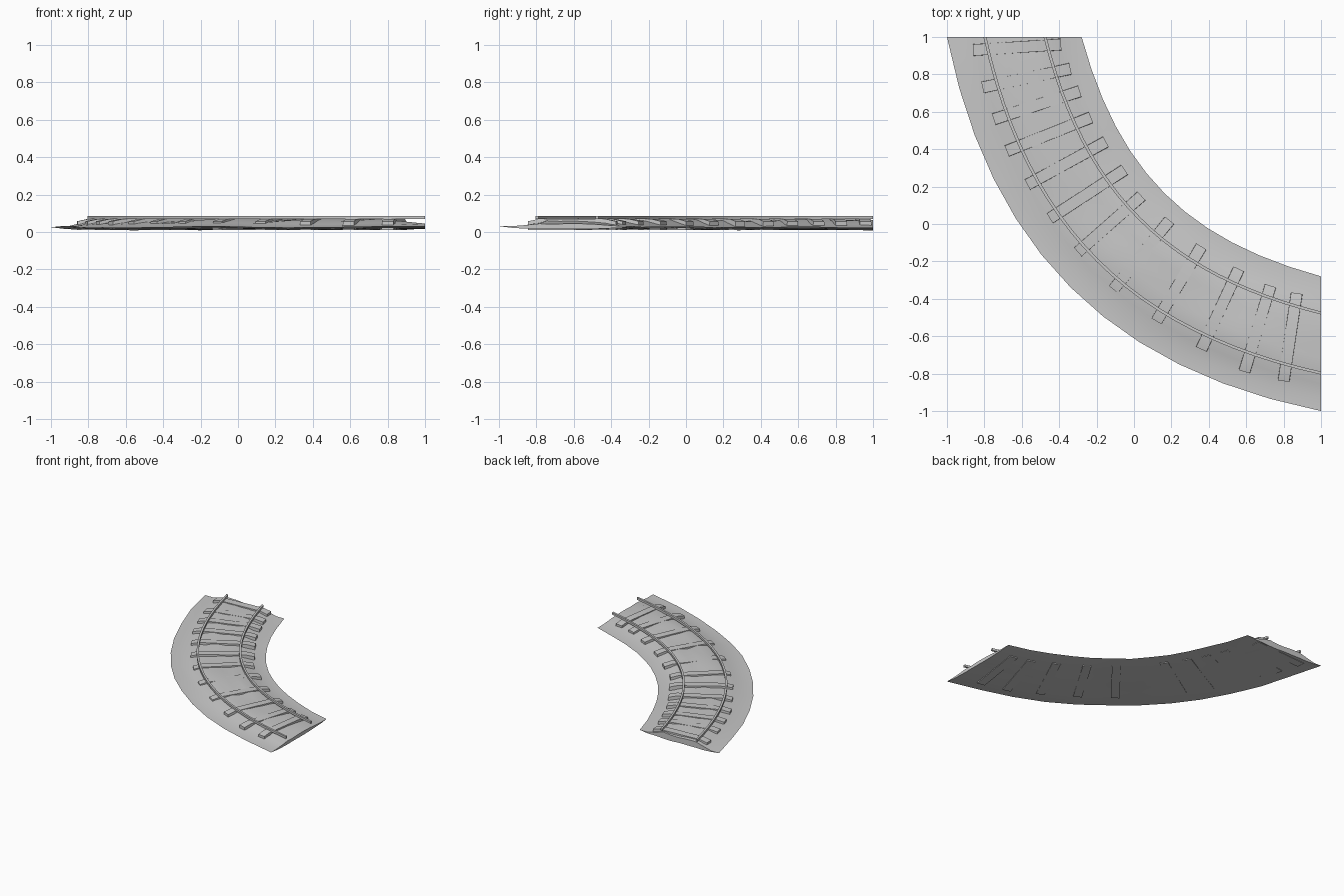
import bpy, bmesh, math, random
from mathutils import Vector

random.seed(4)
cube = bpy.data.objects.get("Cube")
if cube:
    bpy.data.objects.remove(cube)

grey = bpy.data.materials.new("plain_grey")
grey.use_nodes = True
colour = (0.58, 0.58, 0.58, 1)
grey.diffuse_color = colour
grey.node_tree.nodes["Principled BSDF"].inputs["Base Color"].default_value = colour


def track_point(u, t, z=0):
    """Point on the bend: u is the distance in from the outer edge, t runs end to end."""
    reach = 1.13 - 0.57 * u
    a = Vector((u - 1, 1))
    b = a + Vector((0.2 + 0.1 * u, -1)) * reach
    c, d = b.yx, a.yx
    s = 1 - t
    p = a * s**3 + b * 3 * s * s * t + c * 3 * s * t * t + d * t**3
    return Vector((p.x, p.y, z))


def add_object(name, bm, angle):
    bmesh.ops.recalc_face_normals(bm, faces=bm.faces)
    mesh = bpy.data.meshes.new(name)
    bm.to_mesh(mesh)
    bm.free()
    mesh.materials.append(grey)
    obj = bpy.data.objects.new(name, mesh)
    bpy.context.collection.objects.link(obj)
    bpy.ops.object.select_all(action="DESELECT")
    obj.select_set(True)
    bpy.context.view_layer.objects.active = obj
    bpy.ops.object.shade_smooth_by_angle(angle=math.radians(angle))
    return obj


def loft(name, loops, angle=30):
    """Skin a list of closed loops and cap both ends."""
    bm = bmesh.new()
    rings = [[bm.verts.new(p) for p in loop] for loop in loops]
    n = len(rings[0])
    for r, q in zip(rings, rings[1:]):
        for i in range(n):
            j = (i + 1) % n
            bm.faces.new((r[i], r[j], q[j], q[i]))
    bm.faces.new(rings[0])
    bm.faces.new(rings[-1])
    return add_object(name, bm, angle)


# Gravel bed: lens-shaped section with an uneven top and underside
WIDTH, ROWS, COLS = 0.72, 13, 10
loops = []
for row in range(ROWS):
    t = row / (ROWS - 1)
    swell = 0.35 if row == ROWS - 1 else 1
    rim = [random.uniform(0.02, 0.03) for _ in range(2)]
    top, under = [], []
    for col in range(COLS + 1):
        w = col / COLS
        edge = rim[0] * (1 - w) + rim[1] * w
        hump = min(1, max(0, (min(w, 1 - w) - 0.08) / 0.26))
        hump = hump * hump * (3 - 2 * hump)
        rise = 0.003 + swell * hump * random.uniform(0.028, 0.044)
        dip = math.sin(math.pi * w) ** 0.5 * random.uniform(0.008, 0.014)
        top.append(track_point(w * WIDTH, t, edge + rise))
        if 0 < col < COLS:
            under.append(track_point(w * WIDTH, t, max(0.006, edge - dip)))
    loops.append(top + under[::-1])
loft("gravel_bed", loops, 40)

# Sleepers: outer end and inner end of each, with sloping tips
sleepers = [
    ((-0.86, 0.93), (-0.39, 0.96)), ((-0.81, 0.73), (-0.34, 0.83)),
    ((-0.75, 0.56), (-0.29, 0.71)), ((-0.68, 0.39), (-0.23, 0.57)),
    ((-0.57, 0.21), (-0.15, 0.44)), ((-0.45, 0.03), (-0.05, 0.29)),
    ((-0.30, -0.15), (0.04, 0.15)), ((-0.11, -0.35), (0.19, 0.02)),
    ((0.12, -0.52), (0.36, -0.12)), ((0.36, -0.67), (0.56, -0.24)),
    ((0.59, -0.79), (0.73, -0.33)), ((0.80, -0.84), (0.87, -0.37)),
]
for number, (outer, inner) in enumerate(sleepers, 1):
    a, b = Vector((*outer, 0)), Vector((*inner, 0))
    along = (b - a).normalized()
    side = Vector((-along.y, along.x, 0)) * 0.033
    base = random.choice((0.0, 0.01, 0.015))
    length = (b - a).length
    loops = []
    for s, z in ((0, 0.057), (0.06, 0.07), (length - 0.06, 0.07), (length, 0.057)):
        c = a + along * s
        low, high = Vector((0, 0, base)), Vector((0, 0, z))
        loops.append([c - side + low, c + side + low,
                      c + side * 0.92 + high, c - side * 0.92 + high])
    loft(f"sleeper_{number}", loops)

# Rails: thin square bars swept round the bend
for name, u in (("outer_rail", 0.203), ("inner_rail", 0.524)):
    corners = ((-0.008, 0.068), (0.008, 0.068), (0.008, 0.086), (-0.008, 0.086))
    loft(name, [[track_point(u + du, i / 24, z) for du, z in corners]
                for i in range(25)])
